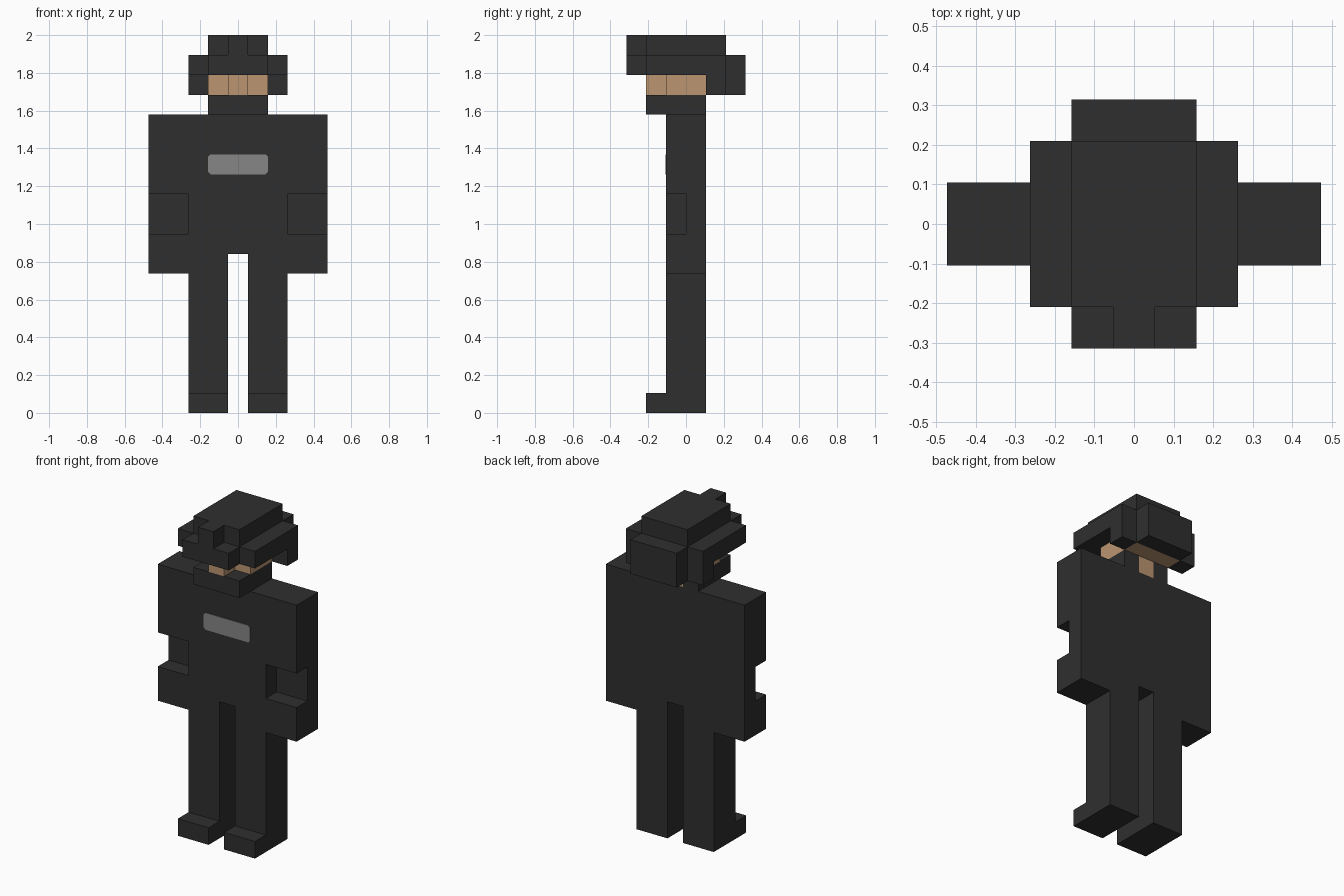
import bpy
import bmesh

cube = bpy.data.objects.get("Cube")
if cube:
    bpy.data.objects.remove(cube, do_unlink=True)

U = 2 / 19  # one block


def material(name, rgb):
    mat = bpy.data.materials.new(name)
    mat.use_nodes = True
    mat.diffuse_color = (*rgb, 1)
    mat.node_tree.nodes["Principled BSDF"].inputs["Base Color"].default_value = (*rgb, 1)
    return mat


black = material("black cloth", (0.028, 0.028, 0.028))
skin = material("skin", (0.50, 0.30, 0.165))
grey = material("grey lettering plate", (0.24, 0.24, 0.24))


def add_object(name, bm, mat):
    mesh = bpy.data.meshes.new(name)
    bmesh.ops.recalc_face_normals(bm, faces=bm.faces)
    bm.to_mesh(mesh)
    bm.free()
    mesh.materials.append(mat)
    obj = bpy.data.objects.new(name, mesh)
    bpy.context.collection.objects.link(obj)
    return obj


def box(name, x, y, z, mat=black):
    """Box from block ranges along each axis."""
    bm = bmesh.new()
    bmesh.ops.create_cube(bm, size=1)
    for v in bm.verts:
        v.co = [U * (a + (b - a) * (c + 0.5)) for (a, b), c in zip((x, y, z), v.co)]
    return add_object(name, bm, mat)


def pair(name, x, y, z, mat=black):
    """The same box on both sides of the body."""
    box("left_" + name, x, y, z, mat)
    box("right_" + name, (-x[1], -x[0]), y, z, mat)


# Legs and boots
pair("boot", (0.5, 2.5), (-2, 1), (0, 1))
pair("leg", (0.5, 2.5), (-1, 1), (1, 8))

# Torso and arms, with a recess in front of each elbow
box("torso", (-2.5, 2.5), (-1, 1), (8, 15))
pair("upper_arm", (2.5, 4.5), (-1, 1), (11, 15))
pair("elbow", (2.5, 4.5), (0, 1), (9, 11))
pair("forearm", (2.5, 4.5), (-1, 1), (7, 9))

# Chest plate with clipped corners
c = 0.12
corners = []
for sx, sz in ((1, 1), (-1, 1), (-1, -1), (1, -1)):
    clip = [(sx * 1.5, sz * (0.5 - c)), (sx * (1.5 - c), sz * 0.5)]
    corners += clip if sx * sz > 0 else clip[::-1]
bm = bmesh.new()
face = bm.faces.new([bm.verts.new((x * U, -U, (12.5 + z) * U)) for x, z in corners])
solid = bmesh.ops.extrude_face_region(bm, geom=[face])
for v in solid["geom"]:
    if isinstance(v, bmesh.types.BMVert):
        v.co.y -= 0.004
add_object("chest_plate", bm, grey)

# Neck, collar and face
box("collar_front", (-1.5, 1.5), (-2, 0), (15, 16))
pair("collar_side", (0.5, 1.5), (0, 1), (15, 16))
box("neck", (-0.5, 0.5), (0, 1), (15, 16), skin)
box("head", (-1.5, 1.5), (-1, 2), (16, 17), skin)
box("nose", (-0.5, 0.5), (-2, -1), (16, 17), skin)

# Helmet: crown, brim, front mount, side bands, ear guards and neck flap
box("helmet_crown", (-1.5, 1.5), (-2, 2), (17, 19))
box("helmet_brim", (-1.5, 1.5), (-3, -2), (17, 18))
box("helmet_mount", (-0.5, 0.5), (-3, -2), (18, 19))
pair("helmet_band", (1.5, 2.5), (-2, 2), (17, 18))
pair("ear_guard", (1.5, 2.5), (1, 2), (16, 17))
box("neck_flap", (-1.5, 1.5), (2, 3), (16, 18))
